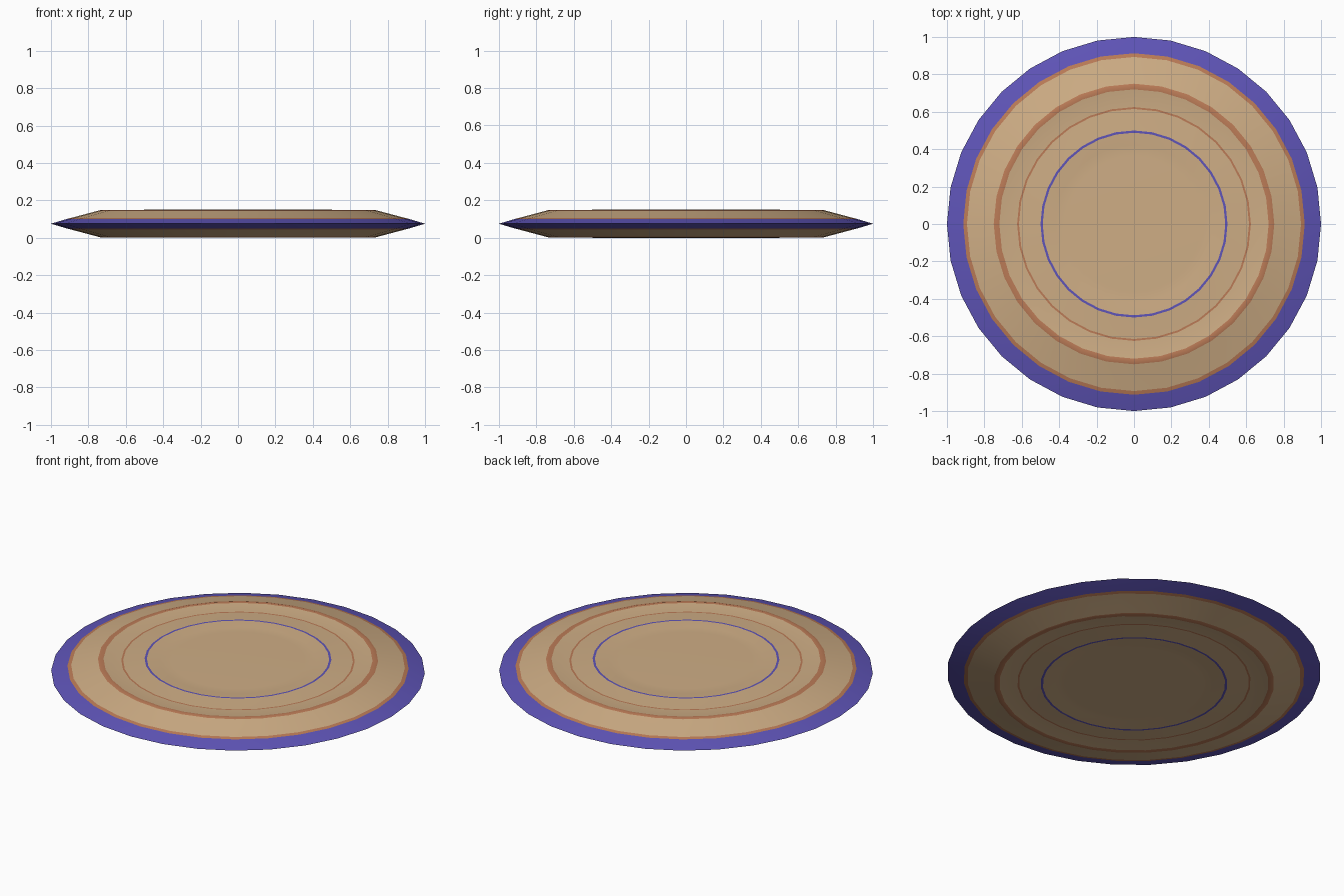
import bpy
import bmesh
import math

default = bpy.data.objects.get("Cube")
if default:
    bpy.data.objects.remove(default, do_unlink=True)

SEGMENTS = 32
MID = 0.075
TAN, ORANGE, BLUE = range(3)


def make_material(name, rgb):
    mat = bpy.data.materials.new(name)
    mat.use_nodes = True
    color = (*rgb, 1.0)
    mat.diffuse_color = color
    mat.node_tree.nodes["Principled BSDF"].inputs["Base Color"].default_value = color
    return mat


materials = [
    make_material("warm tan", (0.62, 0.42, 0.235)),
    make_material("burnt orange", (0.50, 0.20, 0.095)),
    make_material("violet blue", (0.115, 0.09, 0.48)),
]

# Half profile from centre to rim: radius, height above the middle,
# and the colour of the band that starts there
profile = [
    (0.36, 0.067, TAN),
    (0.42, 0.067, TAN),
    (0.488, 0.075, BLUE),
    (0.50, 0.075, TAN),
    (0.615, 0.064, ORANGE),
    (0.625, 0.064, TAN),
    (0.72, 0.071, ORANGE),
    (0.735, 0.073, ORANGE),
    (0.75, 0.069, TAN),
    (0.893, 0.031, ORANGE),
    (0.913, 0.026, BLUE),
]


def ring(bm, radius, z):
    steps = [math.tau * i / SEGMENTS for i in range(SEGMENTS)]
    return [bm.verts.new((radius * math.cos(a), radius * math.sin(a), z)) for a in steps]


def band(bm, inner, outer, colour):
    for i in range(SEGMENTS):
        j = (i + 1) % SEGMENTS
        face = bm.faces.new((inner[i], outer[i], outer[j], inner[j]))
        face.material_index = colour


# Disc: the same turned profile above and below a shared sharp rim
bm = bmesh.new()
rim = ring(bm, 1.0, MID)
for side in (1, -1):
    rings = [ring(bm, r, MID + side * h) for r, h, _ in profile] + [rim]
    for k, (_, _, colour) in enumerate(profile):
        band(bm, rings[k], rings[k + 1], colour)
    # Slightly domed centre
    centre = bm.verts.new((0, 0, MID + side * 0.073))
    for i in range(SEGMENTS):
        bm.faces.new((centre, rings[0][i], rings[0][(i + 1) % SEGMENTS]))
bmesh.ops.recalc_face_normals(bm, faces=bm.faces[:])

mesh = bpy.data.meshes.new("disc")
bm.to_mesh(mesh)
bm.free()
for mat in materials:
    mesh.materials.append(mat)
disc = bpy.data.objects.new("disc", mesh)
bpy.context.collection.objects.link(disc)

# Smooth shading with the rim kept sharp
bpy.ops.object.select_all(action="DESELECT")
disc.select_set(True)
bpy.context.view_layer.objects.active = disc
bpy.ops.object.shade_smooth_by_angle(angle=math.radians(30))
